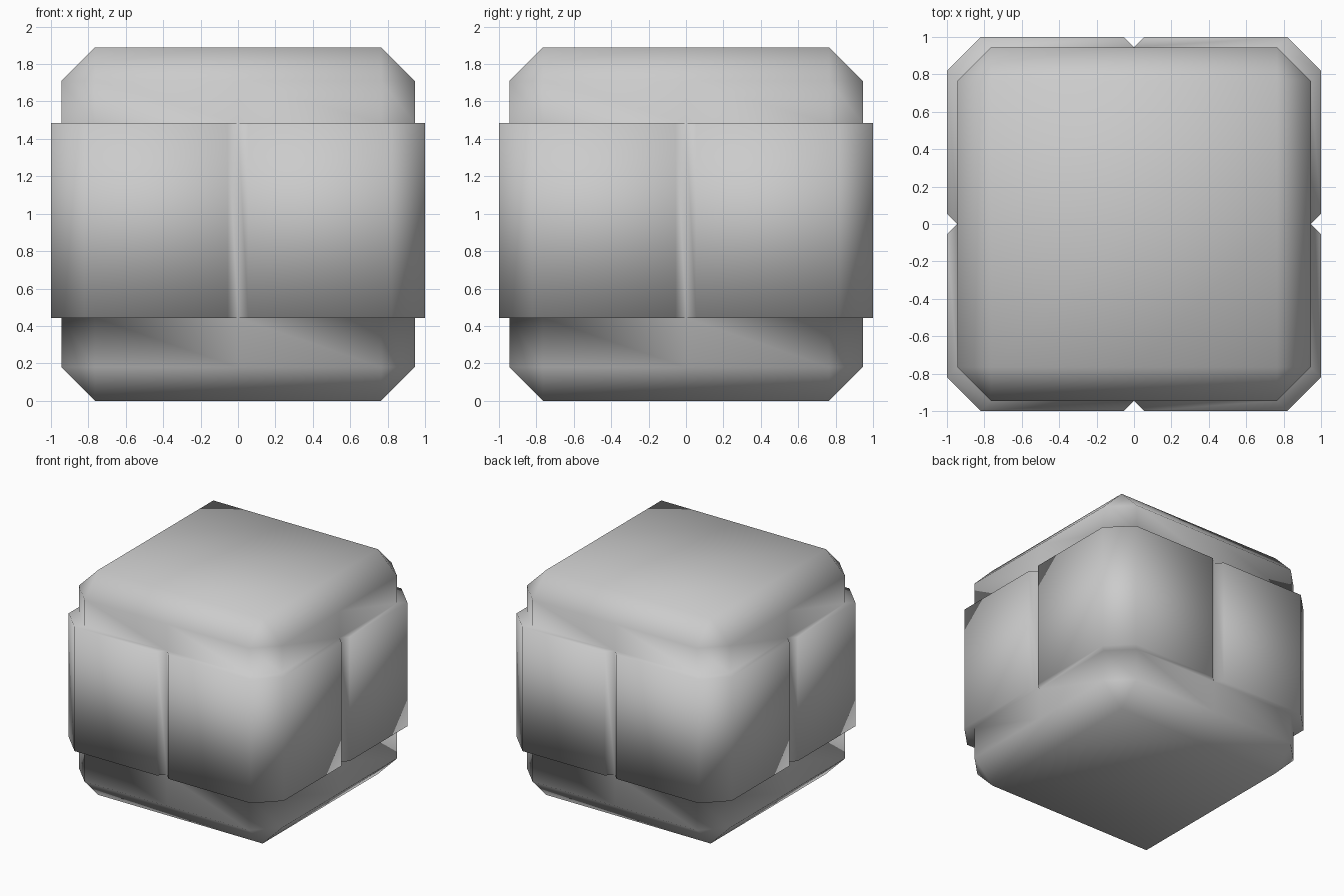
import bpy
import bmesh
from mathutils import Matrix, Vector

if "Cube" in bpy.data.objects:
    bpy.data.objects.remove(bpy.data.objects["Cube"])

HALF = 0.945            # half width of the core block
CHAMFER = 0.18
STEP = 0.055            # how far the corner pads stand out
PAD_LOW, PAD_HIGH = 0.443, 1.485

bm = bmesh.new()

# Core block: cube with every edge chamfered
bmesh.ops.create_cube(bm, size=2 * HALF, matrix=Matrix.Translation((0, 0, HALF)))
bmesh.ops.bevel(bm, geom=bm.edges[:], offset=CHAMFER, segments=1,
                affect='EDGES', profile=0.5)

# Loop cuts: centre lines and the top and bottom of the pad band
for point, normal in (((0, 0, 0), (1, 0, 0)), ((0, 0, 0), (0, 1, 0)),
                      ((0, 0, PAD_LOW), (0, 0, 1)), ((0, 0, PAD_HIGH), (0, 0, 1))):
    bmesh.ops.bisect_plane(bm, geom=bm.verts[:] + bm.edges[:] + bm.faces[:],
                           dist=1e-5, plane_co=point, plane_no=normal)

# Group the band faces by quadrant before extruding
bm.normal_update()
quadrants = {}
for face in bm.faces:
    c = face.calc_center_median()
    if PAD_LOW < c.z < PAD_HIGH and abs(face.normal.z) < 0.1:
        key = (1 if c.x > 0 else -1, 1 if c.y > 0 else -1)
        quadrants.setdefault(key, []).append(face)

# Corner pads: push each quadrant out diagonally, leaving V grooves between
for (sx, sy), faces in quadrants.items():
    result = bmesh.ops.extrude_face_region(bm, geom=faces)
    leftover = [f for f in faces if f.is_valid]
    if leftover:
        bmesh.ops.delete(bm, geom=leftover, context='FACES')
    verts = [g for g in result["geom"] if isinstance(g, bmesh.types.BMVert)]
    bmesh.ops.translate(bm, verts=verts, vec=Vector((sx * STEP, sy * STEP, 0)))

bmesh.ops.recalc_face_normals(bm, faces=bm.faces[:])
for face in bm.faces:
    face.smooth = True

mesh = bpy.data.meshes.new("padded_block")
bm.to_mesh(mesh)
bm.free()
block = bpy.data.objects.new("padded_block", mesh)
bpy.context.collection.objects.link(block)
